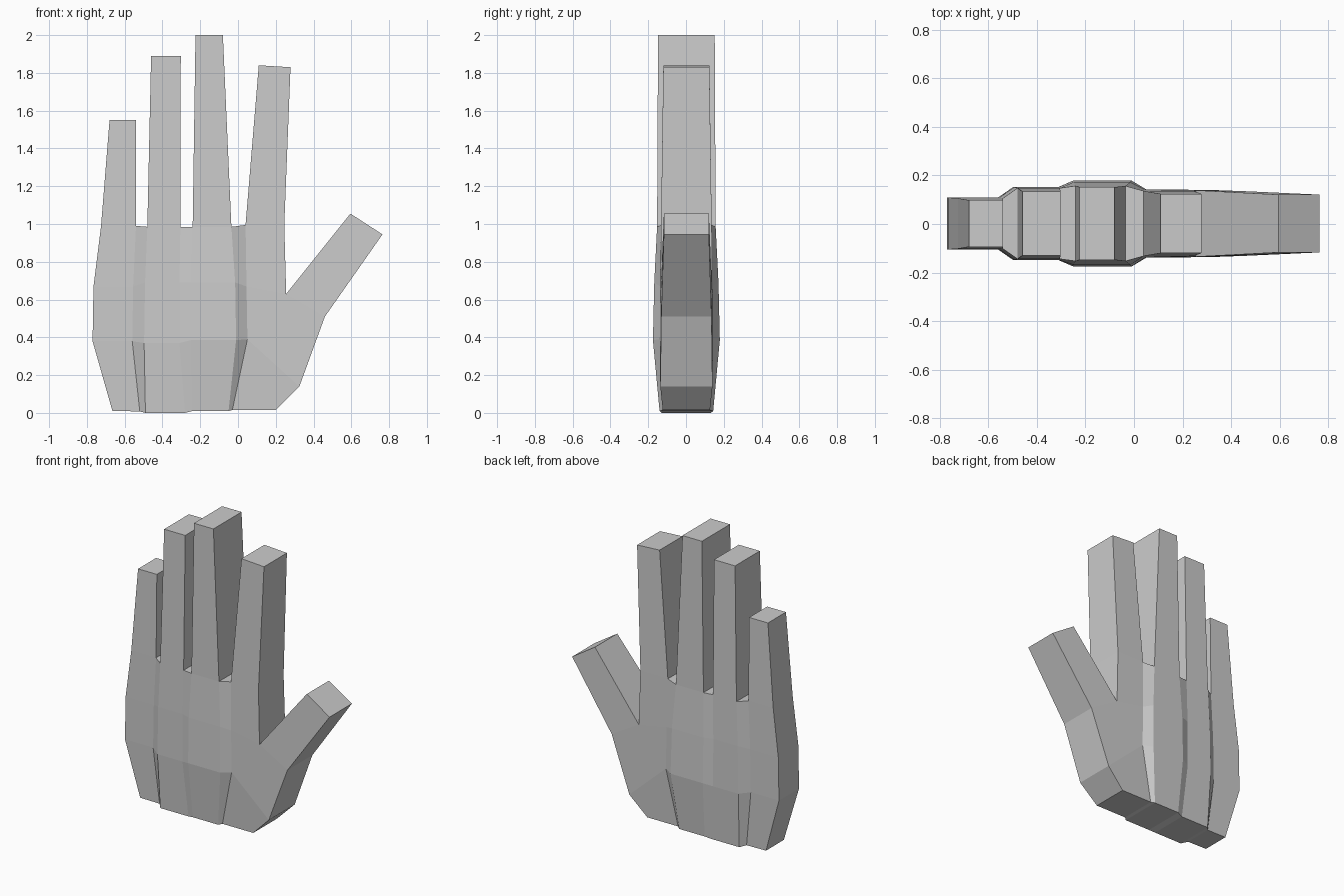
import bpy, bmesh

if "Cube" in bpy.data.objects:
    bpy.data.objects.remove(bpy.data.objects["Cube"])

# Column edges of the palm, as x at four heights: heel, knuckle bulge, mid palm, finger root
columns = [
    (-0.665, -0.77, -0.765, -0.725), (-0.52, -0.56, -0.555, -0.54),
    (-0.49, -0.497, -0.492, -0.48), (-0.28, -0.31, -0.31, -0.305),
    (-0.24, -0.25, -0.25, -0.24), (-0.05, -0.01, -0.015, -0.035),
    (-0.03, 0.05, 0.045, 0.04), (0.20, None, None, 0.245)]
heights = [(0.01, 0.38, 0.67, 0.99), (0.005, 0.37, 0.69, 0.985),
           (0.01, 0.385, 0.69, 0.985), (0.015, 0.39, 0.67, 0.995)]
# Half thickness per finger: heel, bulge, mid, root, tip
depths = [(0.095, 0.107, 0.107, 0.104, 0.096), (0.13, 0.151, 0.15, 0.146, 0.132),
          (0.142, 0.177, 0.17, 0.155, 0.15), (0.125, 0.141, 0.14, 0.134, 0.122)]
tips = [(-0.68, -0.54, 1.55, 1.55), (-0.46, -0.303, 1.89, 1.89),
        (-0.225, -0.08, 2.0, 2.0), (0.11, 0.278, 1.84, 1.83)]

# Front outline points: name -> (x, z, half thickness)
pts = {}
for c, xs in enumerate(columns):
    for r, x in enumerate(xs):
        if x is not None:
            z = heights[c // 2][r]
            if c in (1, 2) and r == 0:
                z = 0.008 if c == 1 else 0.0
            if c == 3 and r == 0:
                z = 0.0
            pts[c, r] = (x, z, depths[c // 2][r])
pts["crotch"] = (0.255, 0.63, 0.137)
pts["heel"] = (0.325, 0.14, 0.138)
pts["joint"] = (0.46, 0.51, 0.133)
pts["thumb_in"] = (0.595, 1.055, 0.119)
pts["thumb_out"] = (0.765, 0.945, 0.119)

# Palm panels
polys = [[(c, r), (c + 1, r), (c + 1, r + 1), (c, r + 1)]
         for c in range(6) for r in range(3)]
# Index side of the palm and thumb
polys += [[(6, 0), (7, 0), "heel", (6, 1)],
          [(6, 1), "heel", "joint", "crotch"],
          ["crotch", "joint", "thumb_out", "thumb_in"],
          [(6, 1), "crotch", (6, 2)],
          [(6, 2), "crotch", (7, 3), (6, 3)]]
# Fingers
for f, (x0, x1, z0, z1) in enumerate(tips):
    pts["L", f] = (x0, z0, depths[f][4])
    pts["R", f] = (x1, z1, depths[f][4])
    polys.append([(2 * f, 3), (2 * f + 1, 3), ("R", f), ("L", f)])

# Front and back skins, joined along every open outline edge
bm = bmesh.new()
front = {k: bm.verts.new((x, 0.002 - h, z)) for k, (x, z, h) in pts.items()}
back = {k: bm.verts.new((x, 0.002 + h, z)) for k, (x, z, h) in pts.items()}
directed = set()
for p in polys:
    bm.faces.new([front[k] for k in p])
    bm.faces.new([back[k] for k in reversed(p)])
    directed.update(zip(p, p[1:] + p[:1]))
for a, b in directed:
    if (b, a) not in directed:
        bm.faces.new((front[b], front[a], back[a], back[b]))
bmesh.ops.recalc_face_normals(bm, faces=bm.faces)

mesh = bpy.data.meshes.new("hand")
bm.to_mesh(mesh)
bm.free()
hand = bpy.data.objects.new("hand", mesh)
bpy.context.collection.objects.link(hand)
